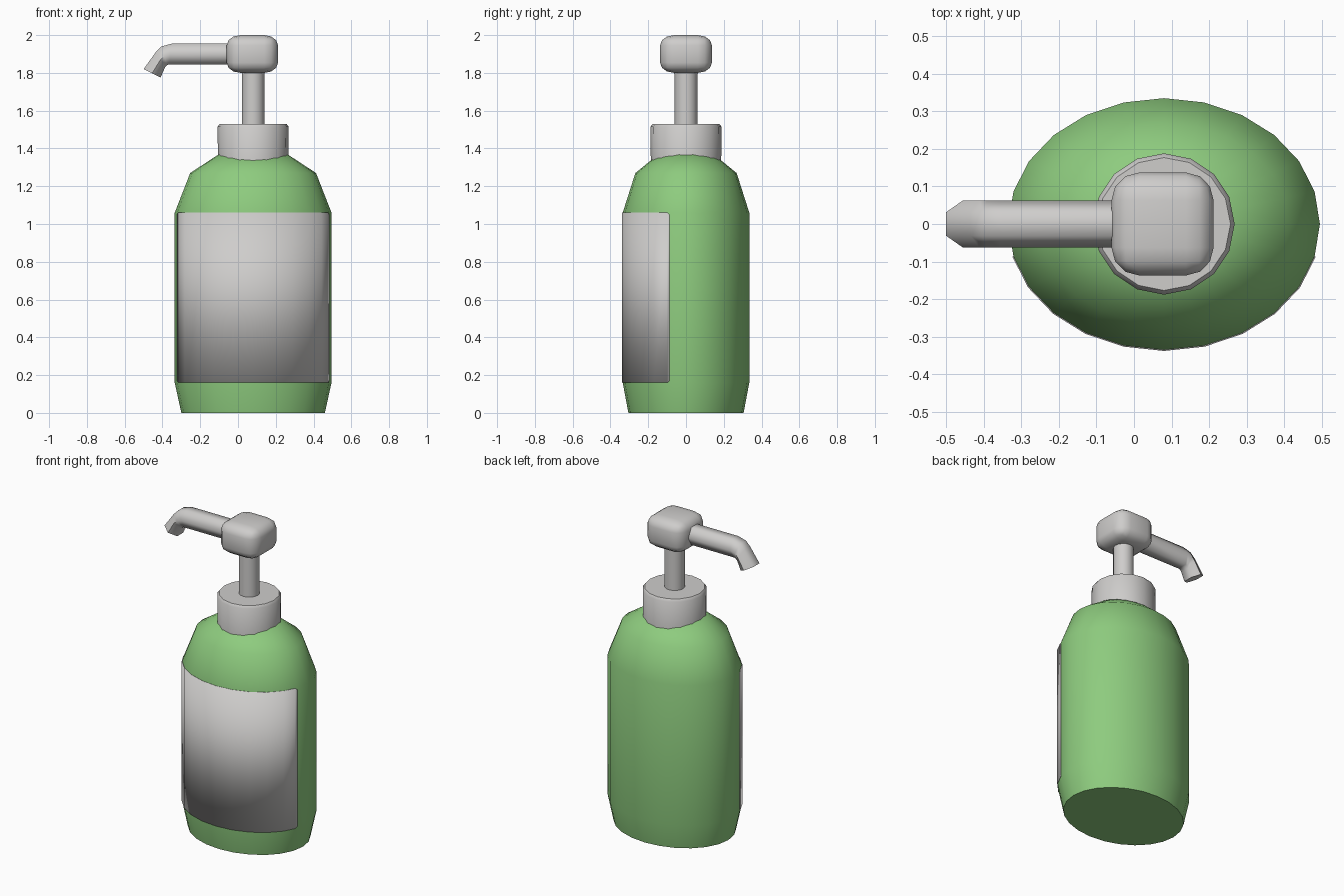
import bpy, bmesh, math

if "Cube" in bpy.data.objects:
    bpy.data.objects.remove(bpy.data.objects["Cube"])

CX = 0.08            # bottle axis
RX, RY = 0.415, 0.335


def material(name, rgb):
    m = bpy.data.materials.new(name)
    m.diffuse_color = (*rgb, 1)
    m.use_nodes = True
    m.node_tree.nodes["Principled BSDF"].inputs["Base Color"].default_value = m.diffuse_color
    return m


GREEN = material("bottle green", (0.27, 0.60, 0.21))
GREY = material("pale grey", (0.62, 0.61, 0.60))


def finish(name, bm, mat, angle):
    bmesh.ops.recalc_face_normals(bm, faces=bm.faces)
    me = bpy.data.meshes.new(name)
    bm.to_mesh(me)
    bm.free()
    me.materials.append(mat)
    me.shade_smooth()
    me.set_sharp_from_angle(angle=math.radians(angle))
    ob = bpy.data.objects.new(name, me)
    bpy.context.collection.objects.link(ob)
    return ob


def loft(name, rings, mat, angle):
    """Skin closed rings of equal length and cap both ends."""
    bm = bmesh.new()
    vs = [[bm.verts.new(p) for p in ring] for ring in rings]
    n = len(vs[0])
    for a, b in zip(vs, vs[1:]):
        for i in range(n):
            j = (i + 1) % n
            bm.faces.new((a[i], a[j], b[j], b[i]))
    bm.faces.new(vs[0])
    bm.faces.new(vs[-1])
    return finish(name, bm, mat, angle)


def ellipse(rx, ry, z, n):
    return [(CX + rx * math.cos(math.tau * i / n),
             ry * math.sin(math.tau * i / n), z) for i in range(n)]


# Oval bottle
profile = [(0.38, 0.305, 0), (RX, RY, 0.16), (RX, RY, 1.06),
           (0.333, 0.268, 1.27), (0.185, 0.149, 1.367)]
loft("bottle", [ellipse(rx, ry, z, 24) for rx, ry, z in profile], GREEN, 50)

# Thin wraparound front label with clipped corners
outline = ellipse(RX + 0.003, RY + 0.003, 0, 24)[13:24]
ends = [[a + (b - a) * 0.15 for a, b in zip(outline[i], outline[j])]
        for i, j in ((0, 1), (-1, -2))]
columns = [outline[0], ends[0], *outline[1:-1], ends[1], outline[-1]]
bm = bmesh.new()
strip = []
for i, (x, y, _) in enumerate(columns):
    clip = 0.012 if i in (0, len(columns) - 1) else 0
    strip.append([bm.verts.new((x, y, z)) for z in (0.16 + clip, 1.06 - clip)])
for a, b in zip(strip, strip[1:]):
    bm.faces.new((a[0], b[0], b[1], a[1]))
label = finish("label", bm, GREY, 50)
solid = label.modifiers.new("thickness", "SOLIDIFY")
solid.thickness = 0.005
solid.offset = -1

# Screw collar with chamfered top
loft("collar", [ellipse(r, r, z, 16) for r, z in
                ((0.186, 1.29), (0.188, 1.515), (0.177, 1.53))], GREY, 40)

# Pump stem
loft("pump_stem", [ellipse(0.06, 0.06, z, 16) for z in (1.5, 1.83)], GREY, 40)

# Rounded pump head
bm = bmesh.new()
bmesh.ops.create_cube(bm, size=1)
bmesh.ops.bevel(bm, geom=bm.edges[:], offset=0.27, segments=3, profile=0.5,
                affect='EDGES')
bmesh.ops.scale(bm, vec=(0.272, 0.274, 0.2), verts=bm.verts)
bmesh.ops.translate(bm, vec=(CX - 0.004, 0, 1.9), verts=bm.verts)
finish("pump_head", bm, GREY, 60)

# Hexagonal spout bending down at the tip: upper and lower edge per section
sections = [((-0.02, 1.955), (-0.02, 1.845)), ((-0.35, 1.955), (-0.365, 1.845)),
            ((-0.405, 1.94), (-0.377, 1.84)), ((-0.435, 1.91), (-0.387, 1.828)),
            ((-0.50, 1.82), (-0.41, 1.775))]
rings = []
for (ux, uz), (lx, lz) in sections:
    mx, mz, w = (ux + lx) / 2, (uz + lz) / 2, 0.063
    rings.append([(ux, -w / 2, uz), (ux, w / 2, uz), (mx, w, mz),
                  (lx, w / 2, lz), (lx, -w / 2, lz), (mx, -w, mz)])
loft("spout", rings, GREY, 65)
